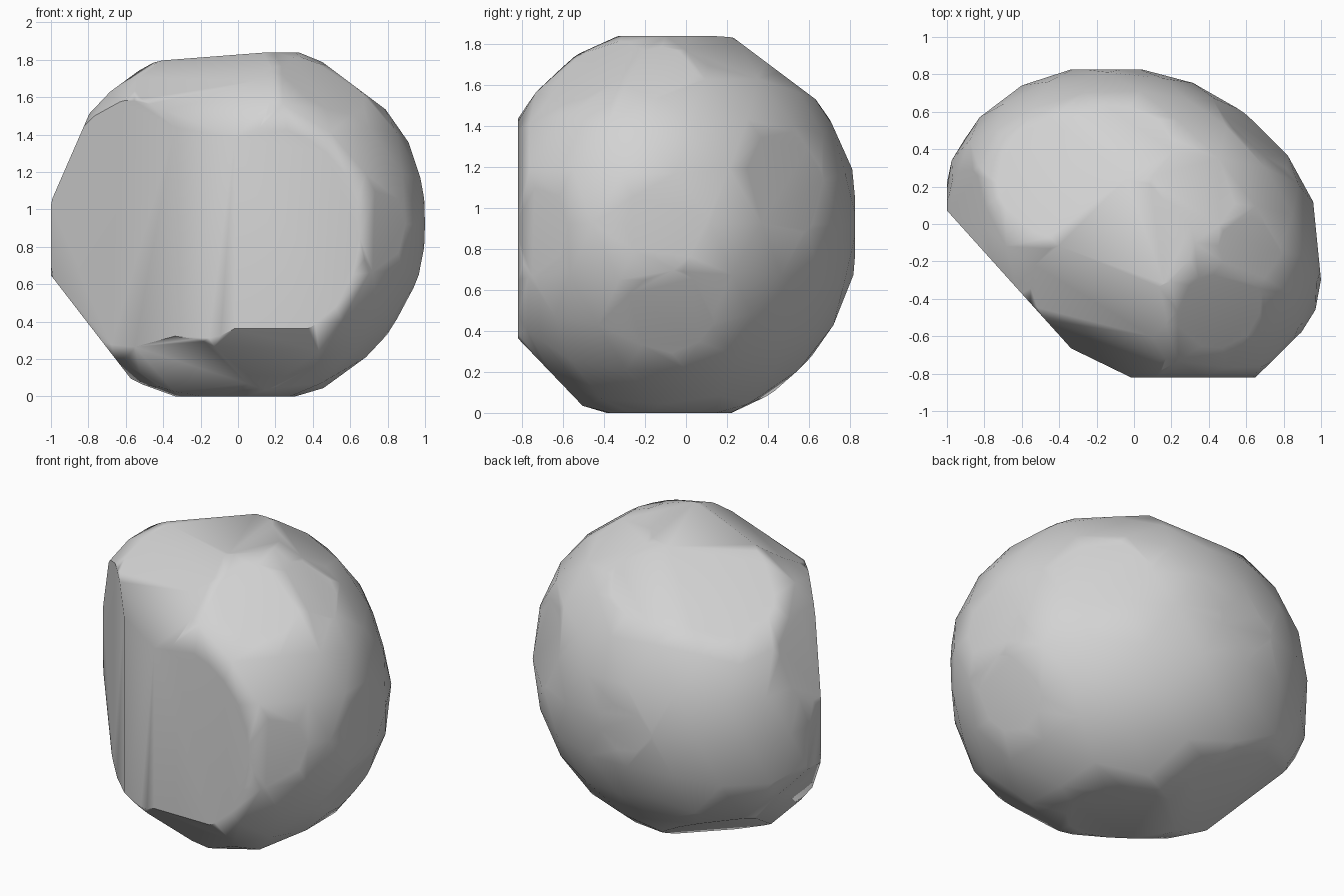
import bpy, bmesh, math
from mathutils import Vector

if "Cube" in bpy.data.objects:
    bpy.data.objects.remove(bpy.data.objects["Cube"], do_unlink=True)

# Stone colour
stone = bpy.data.materials.new("stone grey")
stone.use_nodes = True
colour = (0.65, 0.65, 0.65, 1)
stone.diffuse_color = colour
stone.node_tree.nodes["Principled BSDF"].inputs["Base Color"].default_value = colour

CENTRE = Vector((0, 0, 0.92))

# Rounded boulder body: a slightly skewed ellipsoid
bm = bmesh.new()
bmesh.ops.create_icosphere(bm, subdivisions=3, radius=1.02)
for v in bm.verts:
    x, y, z = v.co
    v.co = (x, -0.125 * x + 0.88 * y - 0.06, 0.96 * z)


def bulge(direction, amount):
    """Swell the body gently towards one direction."""
    d = Vector(direction).normalized()
    for v in bm.verts:
        closeness = v.co.normalized().dot(d)
        v.co += d * amount * max(0, closeness - 0.8) / 0.2


def chip(normal, distance):
    """Slice off everything beyond a plane and close the flat."""
    n = Vector(normal).normalized()
    cut = bmesh.ops.bisect_plane(
        bm, geom=bm.verts[:] + bm.edges[:] + bm.faces[:], dist=0.0005,
        plane_co=n * distance, plane_no=n, clear_outer=True)
    rim = [e for e in cut["geom_cut"] if isinstance(e, bmesh.types.BMEdge)]
    if rim:
        bmesh.ops.holes_fill(bm, edges=rim, sides=0)


# Low swellings at the back and front
bulge((-0.76, 0.3, -0.57), 0.06)
bulge((0.25, -0.74, -0.61), 0.06)

chips = [
    ((-0.743, -0.669, 0), 0.695),     # big broken face
    ((-0.437, -0.9, 0), 0.745),       # turn between broken face and front
    ((0, -1, 0), 0.82),               # front flat
    ((-0.25, -0.45, 0.86), 0.905),    # upper front slopes
    ((-0.25, -0.74, 0.62), 0.9),
    ((0.4, -0.45, 0.8), 0.98),
    ((-0.35, -0.5, -0.79), 0.925),    # lower front slopes
    ((0, -0.72, -0.69), 0.977),
    ((-0.79, 0, -0.61), 0.958),       # small side chips
    ((-0.917, 0, 0.4), 0.965),
    ((0.65, 0.7, 0.2), 0.812),
    ((0.88, 0.1, -0.47), 0.955),
    ((0.7, -0.71, 0), 1.04),
    ((1, 0.1, 0), 0.965),
    ((0, 0.6, 0.8), 0.868),           # upper back and upper side
    ((0.6, 0, 0.8), 0.965),
    ((0.35, 0.35, 0.87), 0.9),
    ((-0.35, 0.35, 0.87), 0.885),
    ((-0.35, 0.35, -0.87), 0.905),    # underside at the back
    ((-0.077, 0, 1), 0.905),          # top, base, back and sides
    ((0, 0, 1), 0.92),
    ((0, 0, -1), 0.92),
    ((0, 1, 0), 0.825),
    ((1, 0, 0), 1.0),
    ((-1, 0, 0), 1.0),
]
for normal, distance in chips:
    chip(normal, distance)

# Tidy slivers left by the cuts
bmesh.ops.remove_doubles(bm, verts=bm.verts[:], dist=0.03)
bmesh.ops.recalc_face_normals(bm, faces=bm.faces[:])
bmesh.ops.translate(bm, verts=bm.verts[:], vec=CENTRE)

mesh = bpy.data.meshes.new("boulder")
bm.to_mesh(mesh)
bm.free()
boulder = bpy.data.objects.new("boulder", mesh)
bpy.context.collection.objects.link(boulder)
mesh.materials.append(stone)

# Soft shading with the broken edges kept crisp
bpy.ops.object.select_all(action="DESELECT")
boulder.select_set(True)
bpy.context.view_layer.objects.active = boulder
bpy.ops.object.shade_smooth_by_angle(angle=math.radians(40))
weighted = boulder.modifiers.new("soft facets", "WEIGHTED_NORMAL")
weighted.keep_sharp = True
